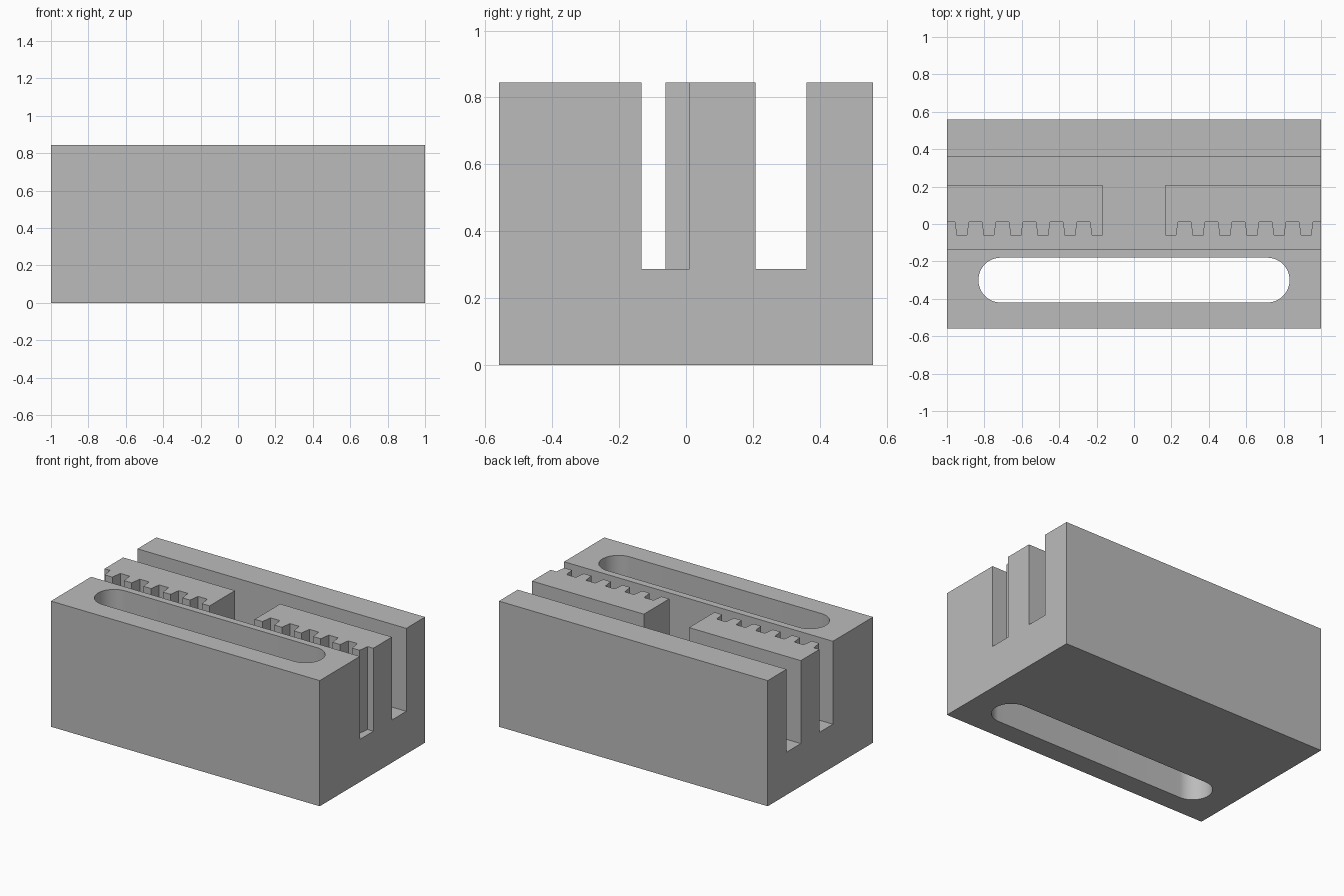
import bpy
import bmesh
from math import sin, cos, pi, radians

HALF_X, HALF_Y, TOP, FLOOR = 1.0, 0.56, 0.845, 0.287
TEETH, PITCH = 6, 0.1445
TIP_Y, ROOT_Y = -0.062, 0.01

cube = bpy.data.objects.get("Cube")
if cube:
    bpy.data.objects.remove(cube, do_unlink=True)

grey = bpy.data.materials.new("plain_grey")
grey.use_nodes = True
grey.diffuse_color = (0.5, 0.5, 0.5, 1)
grey.node_tree.nodes["Principled BSDF"].inputs["Base Color"].default_value = (0.5, 0.5, 0.5, 1)


def prism(name, outline, bottom, top):
    """Extrude a plan outline upwards."""
    bm = bmesh.new()
    face = bm.faces.new([bm.verts.new((x, y, bottom)) for x, y in outline])
    result = bmesh.ops.extrude_face_region(bm, geom=[face])
    raised = [g for g in result["geom"] if isinstance(g, bmesh.types.BMVert)]
    bmesh.ops.translate(bm, verts=raised, vec=(0, 0, top - bottom))
    bmesh.ops.recalc_face_normals(bm, faces=bm.faces)
    mesh = bpy.data.meshes.new(name)
    bm.to_mesh(mesh)
    bm.free()
    mesh.materials.append(grey)
    obj = bpy.data.objects.new(name, mesh)
    bpy.context.collection.objects.link(obj)
    return obj


def cut(body, cutter):
    """Subtract a cutter and remove it."""
    cutter.hide_render = True
    mod = body.modifiers.new("cut", "BOOLEAN")
    mod.operation = "DIFFERENCE"
    mod.solver = "EXACT"
    mod.object = cutter
    bpy.context.view_layer.objects.active = body
    bpy.ops.object.modifier_apply(modifier=mod.name)
    bpy.data.objects.remove(cutter, do_unlink=True)


# Solid block
corners = [(-HALF_X, -HALF_Y), (HALF_X, -HALF_Y), (HALF_X, HALF_Y), (-HALF_X, HALF_Y)]
body = prism("rack_block", corners, 0, TOP)

# Pocket: both grooves and the middle gap, leaving two toothed bars
out = HALF_X + 0.1
bar_end = 0.168
half = [(out, -0.133), (out, ROOT_Y)]
for i in range(TEETH):
    c = 0.92 - i * PITCH
    half += [(c + 0.038, ROOT_Y), (c + 0.028, TIP_Y)]
    if i < TEETH - 1:
        half += [(c - 0.028, TIP_Y), (c - 0.038, ROOT_Y)]
half += [(bar_end, TIP_Y), (bar_end, 0.208), (out, 0.208), (out, 0.36)]
pocket = half + [(-x, y) for x, y in reversed(half)]
cut(body, prism("pocket_cutter", pocket, FLOOR, TOP + 0.1))

# Round-ended slot through the front wall
radius, reach, slot_y, steps = 0.12, 0.712, -0.3, 24
slot = []
for side in (1, -1):
    for i in range(steps + 1):
        a = -pi / 2 + pi * i / steps
        slot.append((side * (reach + radius * cos(a)), slot_y + side * radius * sin(a)))
cut(body, prism("slot_cutter", slot, -0.1, TOP + 0.1))

# Smooth slot ends, sharp edges elsewhere
bpy.ops.object.select_all(action="DESELECT")
body.select_set(True)
bpy.context.view_layer.objects.active = body
bpy.ops.object.shade_smooth_by_angle(angle=radians(15))
